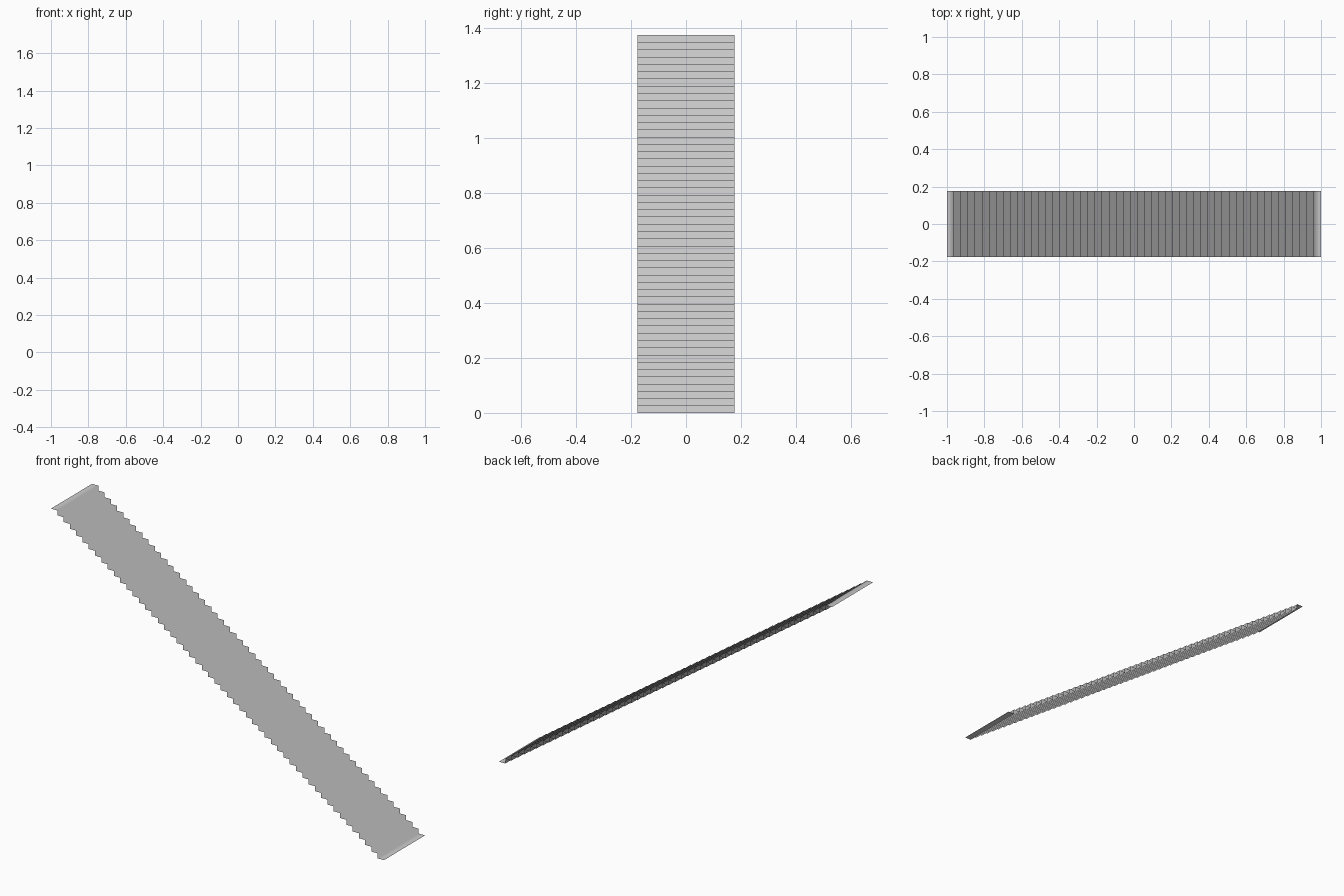
import bpy

if "Cube" in bpy.data.objects:
    bpy.data.objects.remove(bpy.data.objects["Cube"])

# Thin folded sheet: a straight run of treads and risers
TREADS = 53
RISERS = TREADS - 1
HALF_WIDTH = 0.176
HEIGHT = 1.374
run, rise = 2.0 / TREADS, HEIGHT / RISERS

# Stepped profile descending from -x to +x
profile = []
for i in range(TREADS):
    z = HEIGHT - i * rise
    profile += [(-1 + i * run, z), (-1 + (i + 1) * run, z)]

# Sweep the profile across the width
verts = [(x, y, z) for x, z in profile for y in (-HALF_WIDTH, HALF_WIDTH)]
faces = [(2 * i, 2 * i + 2, 2 * i + 3, 2 * i + 1) for i in range(len(profile) - 1)]

mesh = bpy.data.meshes.new("stair_steps")
mesh.from_pydata(verts, [], faces)
mesh.update()
mesh.shade_smooth()
steps = bpy.data.objects.new("stair_steps", mesh)
bpy.context.collection.objects.link(steps)
